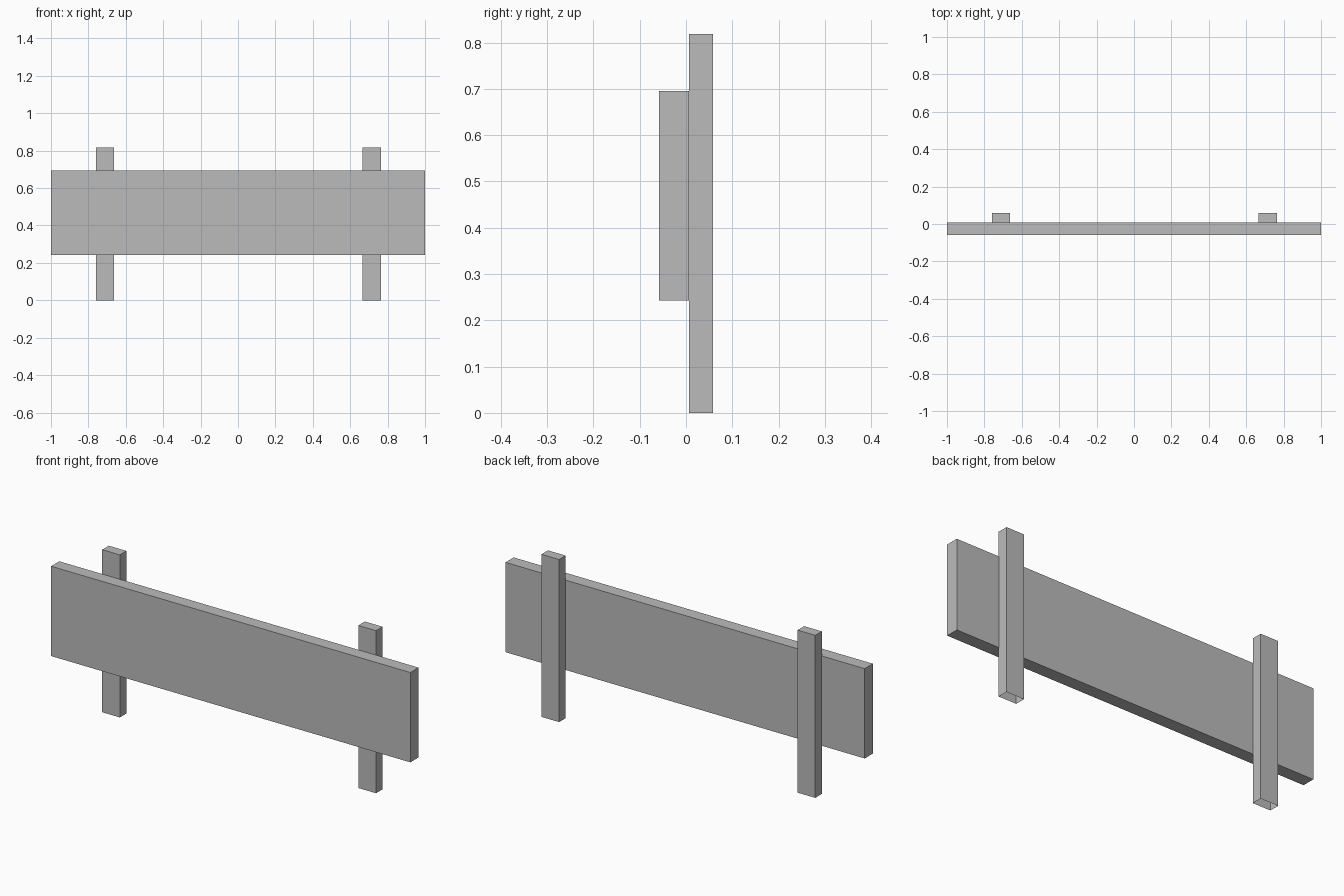
import bpy
import bmesh
from mathutils import Matrix, Vector

if "Cube" in bpy.data.objects:
    bpy.data.objects.remove(bpy.data.objects["Cube"], do_unlink=True)

# Single plain grey
grey = bpy.data.materials.new("plain_grey")
grey.use_nodes = True
colour = (0.5, 0.5, 0.5, 1)
grey.diffuse_color = colour
grey.node_tree.nodes["Principled BSDF"].inputs["Base Color"].default_value = colour


def box(name, low, high, open_bottom=False):
    low, high = Vector(low), Vector(high)
    bm = bmesh.new()
    bmesh.ops.create_cube(bm, size=1)
    if open_bottom:
        bm.normal_update()
        under = [f for f in bm.faces if f.normal.z < -0.5]
        bmesh.ops.delete(bm, geom=under, context="FACES")
    bm.transform(Matrix.Diagonal((high - low).to_4d()))
    mesh = bpy.data.meshes.new(name)
    bm.to_mesh(mesh)
    bm.free()
    mesh.materials.append(grey)
    obj = bpy.data.objects.new(name, mesh)
    obj.location = (low + high) / 2
    bpy.context.collection.objects.link(obj)


# Wide board in front of the posts
box("board", (-1, -0.058, 0.243), (1, 0.007, 0.695))

# Two hollow-ended posts behind the board
for name, x in (("right_post", -0.711), ("left_post", 0.715)):
    box(name, (x - 0.049, 0.006, 0), (x + 0.049, 0.058, 0.818), open_bottom=True)
